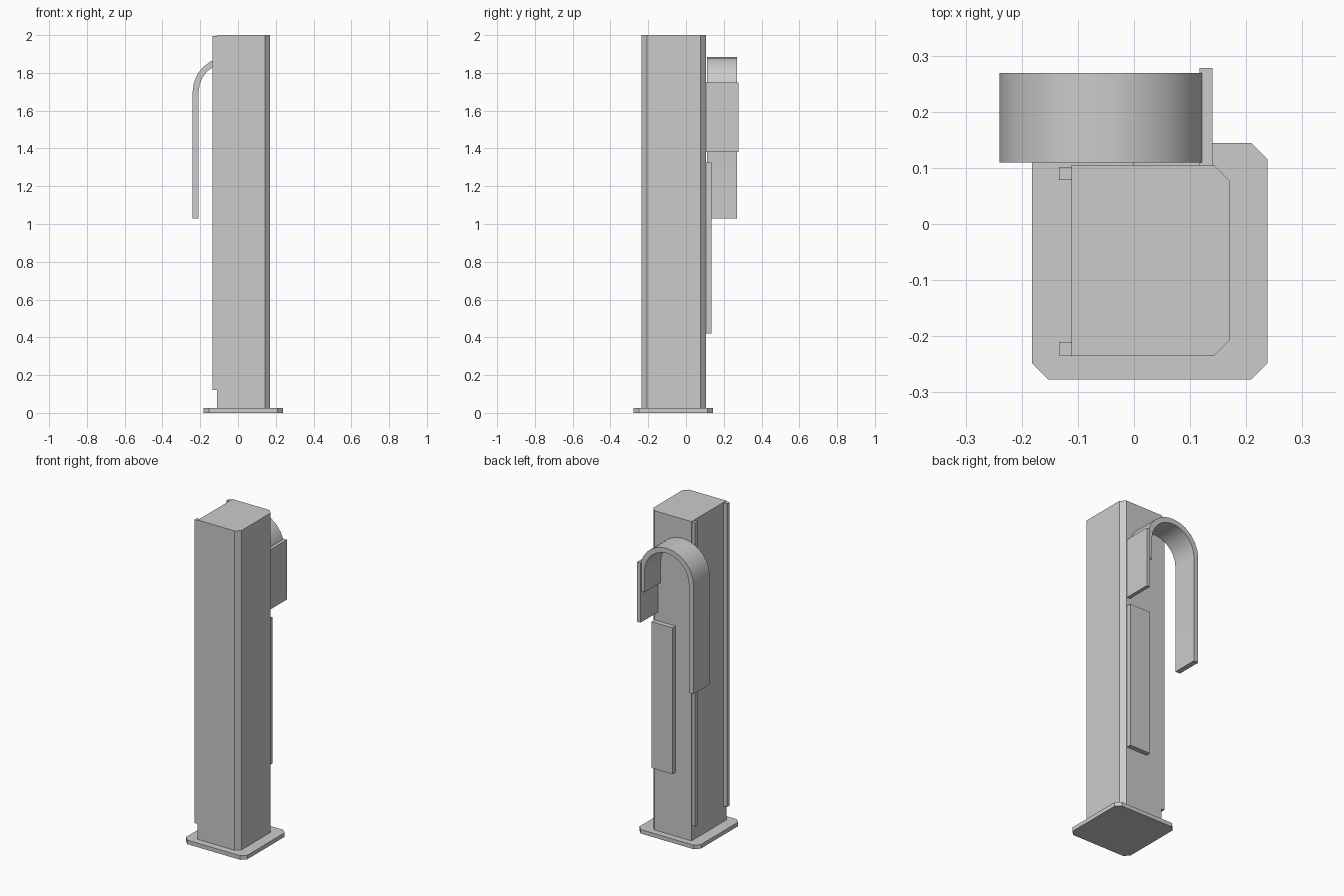
import bpy
import bmesh
from math import pi, sin, cos, radians
from mathutils import Vector

if "Cube" in bpy.data.objects:
    bpy.data.objects.remove(bpy.data.objects["Cube"])

grey = bpy.data.materials.new("light_grey")
grey.use_nodes = True
GREY = (0.6, 0.6, 0.6, 1)
grey.diffuse_color = GREY
grey.node_tree.nodes["Principled BSDF"].inputs["Base Color"].default_value = GREY


def prism(name, outline, depth, smooth=False):
    """Extrude a closed 3D outline along the depth vector."""
    bm = bmesh.new()
    face = bm.faces.new([bm.verts.new(p) for p in outline])
    ext = bmesh.ops.extrude_face_region(bm, geom=[face], use_keep_orig=True)
    verts = [v for v in ext["geom"] if isinstance(v, bmesh.types.BMVert)]
    bmesh.ops.translate(bm, vec=Vector(depth), verts=verts)
    bmesh.ops.recalc_face_normals(bm, faces=bm.faces[:])
    mesh = bpy.data.meshes.new(name)
    bm.to_mesh(mesh)
    bm.free()
    mesh.materials.append(grey)
    obj = bpy.data.objects.new(name, mesh)
    bpy.context.collection.objects.link(obj)
    if smooth:
        bpy.ops.object.select_all(action="DESELECT")
        obj.select_set(True)
        bpy.context.view_layer.objects.active = obj
        bpy.ops.object.shade_smooth_by_angle(angle=radians(30))
    return obj


def block(name, x, y, z, chamfer_left=0, chamfer_right=0):
    """Upright box whose corners on the +x (left) and -x (right) sides can be cut."""
    (x0, x1), (y0, y1) = x, y
    pts = []
    for cx, cy, sx, sy, c in ((x1, y0, -1, 1, chamfer_left), (x1, y1, -1, -1, chamfer_left),
                              (x0, y1, 1, -1, chamfer_right), (x0, y0, 1, 1, chamfer_right)):
        if c:
            pair = [(cx + sx * c, cy, z[0]), (cx, cy + sy * c, z[0])]
            pts += pair if sx * sy < 0 else pair[::-1]
        else:
            pts.append((cx, cy, z[0]))
    return prism(name, pts, (0, 0, z[1] - z[0]))


# Foot and column
block("base_plate", (-0.182, 0.238), (-0.277, 0.144), (0, 0.025), 0.029, 0.029)
block("column", (-0.111, 0.17), (-0.235, 0.105), (0.025, 2.0), 0.028)

# Two vertical rails on the column's side
for name, y in (("front_rail", -0.222), ("back_rail", 0.09)):
    block(name, (-0.134, -0.111), (y - 0.012, y + 0.012), (0.12, 1.996))

# Plates on the back
block("lower_back_panel", (-0.002, 0.14), (0.105, 0.135), (0.42, 1.325))
block("side_plate", (0.117, 0.14), (0.105, 0.278), (1.38, 1.75))

# Hooked strap: two legs joined by a half-round arch
STEPS = 12
CENTRE_X, SPRING_Z, OUTER, INNER = -0.056, 1.70, 0.184, 0.152


def arch(radius):
    angles = [pi - pi * i / STEPS for i in range(STEPS + 1)]
    arc = [(CENTRE_X + radius * cos(a), 0.11, SPRING_Z + radius * sin(a)) for a in angles]
    long_end = (CENTRE_X - radius, 0.11, 1.03)
    short_end = (CENTRE_X + radius, 0.11, 1.57)
    return [long_end] + arc + [short_end]


prism("hook_strap", arch(OUTER) + arch(INNER)[::-1], (0, 0.159, 0), smooth=True)
